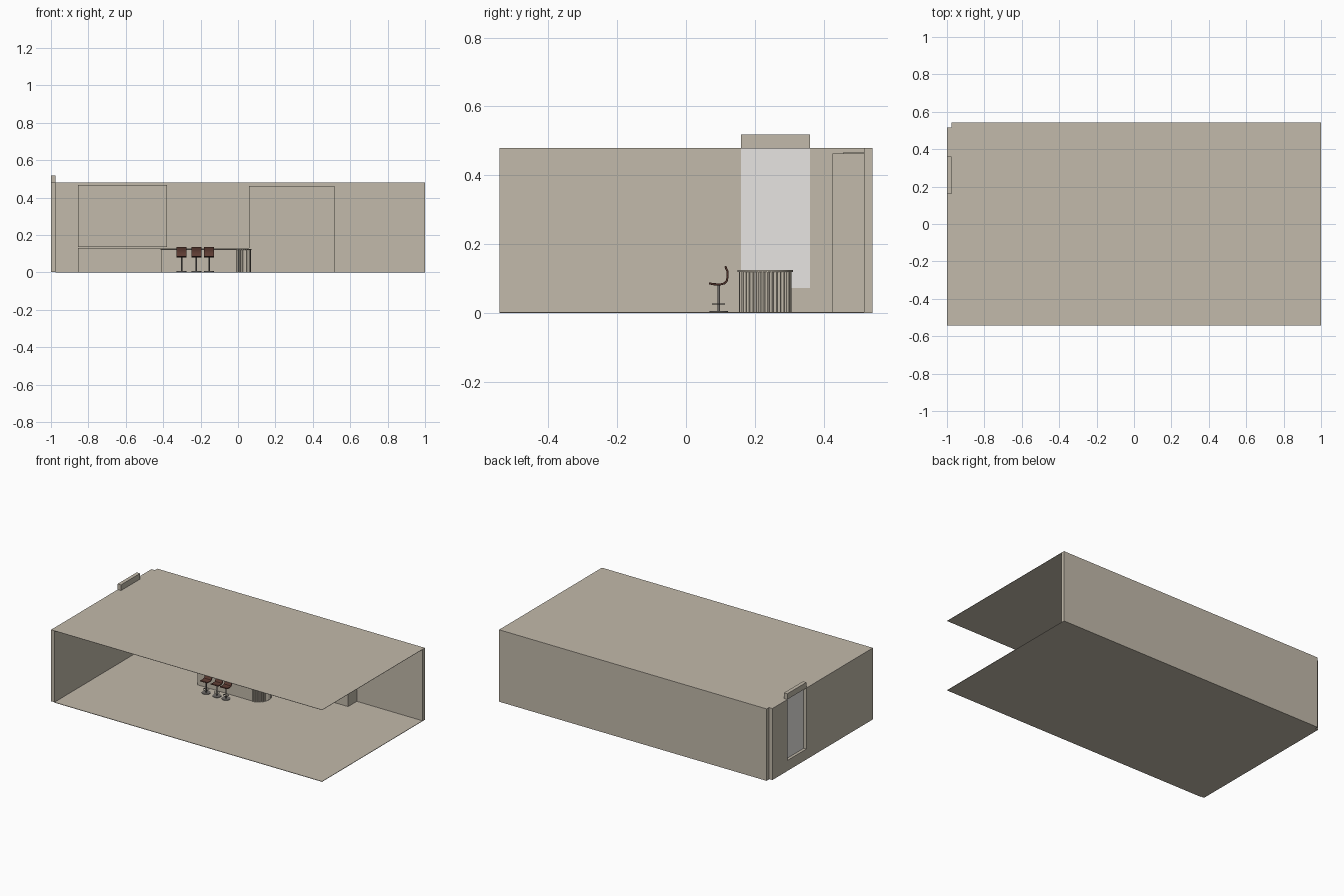
import bpy, bmesh, math

if "Cube" in bpy.data.objects:
    bpy.data.objects.remove(bpy.data.objects["Cube"])


def material(name, rgb):
    m = bpy.data.materials.new(name)
    m.diffuse_color = (*rgb, 1)
    m.use_nodes = True
    m.node_tree.nodes["Principled BSDF"].inputs["Base Color"].default_value = m.diffuse_color
    return m


PLASTER = material("warm_plaster", (0.54, 0.49, 0.405))
PALE = material("pale_glass", (0.80, 0.78, 0.76))
LEATHER = material("brown_leather", (0.11, 0.045, 0.033))
METAL = material("dark_metal", (0.16, 0.15, 0.14))


def finish(name, bm, mat, smooth=False):
    bmesh.ops.recalc_face_normals(bm, faces=bm.faces[:])
    me = bpy.data.meshes.new(name)
    bm.to_mesh(me)
    bm.free()
    me.materials.append(mat)
    ob = bpy.data.objects.new(name, me)
    bpy.context.collection.objects.link(ob)
    if smooth:
        bpy.context.view_layer.objects.active = ob
        ob.select_set(True)
        bpy.ops.object.shade_smooth_by_angle(angle=math.radians(35))
        ob.select_set(False)
    return ob


def prism(name, outline, offset, mat, smooth=False):
    """Extrude a closed outline of 3D points along an offset."""
    bm = bmesh.new()
    face = bm.faces.new([bm.verts.new(p) for p in outline])
    ext = bmesh.ops.extrude_face_region(bm, geom=[face])["geom"]
    bmesh.ops.translate(bm, vec=offset,
                        verts=[g for g in ext if isinstance(g, bmesh.types.BMVert)])
    return finish(name, bm, mat, smooth)


def box(name, x, y, z, mat=PLASTER):
    pts = [(x[0], y[0], z[0]), (x[1], y[0], z[0]), (x[1], y[1], z[0]), (x[0], y[1], z[0])]
    return prism(name, pts, (0, 0, z[1] - z[0]), mat)


def disc(name, x, y, z0, z1, r, mat=METAL, n=20):
    pts = [(x + r * math.cos(2 * math.pi * i / n), y + r * math.sin(2 * math.pi * i / n), z0)
           for i in range(n)]
    return prism(name, pts, (0, 0, z1 - z0), mat, True)


# Room shell, open at the front and the right
IN_X, IN_Y, TOP = -0.975, 0.517, 0.48
box("floor", (IN_X, 1), (-0.542, IN_Y), (0, 0.003))
box("ceiling", (IN_X, 1), (-0.542, IN_Y), (TOP - 0.002, TOP))
box("back_wall", (IN_X, 1), (IN_Y, 0.542), (0, TOP))

# Left wall with a tall window opening
W0, W1, SILL = 0.16, 0.36, 0.073
wall = [(-0.542, 0.003), (IN_Y, 0.003), (IN_Y, TOP), (W1, TOP), (W1, SILL), (W0, SILL),
        (W0, TOP), (-0.542, TOP)]
prism("left_wall", [(-1, y, z) for y, z in wall], (0.025, 0, 0), PLASTER)
box("window_header", (-1, IN_X), (W0, W1), (TOP, 0.518))
box("window_glass", (-0.981, -0.976), (W0, W1), (SILL, TOP), PALE)

# Kitchen cabinets along the back wall
box("base_cabinet", (-0.855, 0.06), (0.43, IN_Y), (0.003, 0.13))
box("upper_cabinet", (-0.855, -0.38), (0.457, IN_Y), (0.136, 0.468))
box("tall_cabinet", (0.06, 0.515), (0.425, IN_Y), (0.003, 0.463))
box("wall_panel", (-0.32, -0.19), (0.509, IN_Y), (0.255, 0.373))

# Bar counter with a fluted round end
CX, CY, R, FLUTES, STEPS = -0.008, 0.23, 0.072, 18, 6


def bar_outline(radius, flute, z, left):
    pts = [(left, CY + radius, z), (left, CY - radius, z)]
    n = FLUTES * STEPS
    for i in range(n + 1):
        a = -math.pi / 2 + math.pi * i / n
        r = radius + flute * abs(math.sin(math.pi * i / STEPS))
        pts.append((CX + r * math.cos(a), CY + r * math.sin(a), z))
    return pts


prism("bar_body", bar_outline(R, 0.005, 0.003, -0.41), (0, 0, 0.116), PLASTER)
prism("bar_top", bar_outline(0.081, 0, 0.119, -0.414), (0, 0, 0.006), PLASTER)

# Bar stools: base, pole, foot rest and curved bucket seat
SY = 0.095
path = [(0.067, 0.086), (0.08, 0.0835), (0.1, 0.083), (0.112, 0.086), (0.119, 0.094),
        (0.121, 0.108), (0.12, 0.122), (0.114, 0.136)]
T = 0.003


def seat_outline(x):
    """Offset the seat line to both sides for an even thickness."""
    a, b = [], []
    for i, (y, z) in enumerate(path):
        p, q = path[max(i - 1, 0)], path[min(i + 1, len(path) - 1)]
        d = math.hypot(q[0] - p[0], q[1] - p[1])
        ny, nz = -(q[1] - p[1]) / d * T, (q[0] - p[0]) / d * T
        a.append((x, y + ny, z + nz))
        b.append((x, y - ny, z - nz))
    return a + b[::-1]


for x in (-0.302, -0.222, -0.155):
    disc("stool_base", x, SY, 0.003, 0.006, 0.027)
    disc("stool_pole", x, SY, 0.006, 0.082, 0.004, n=12)
    bpy.ops.mesh.primitive_torus_add(location=(x, SY, 0.026), major_radius=0.018,
                                     minor_radius=0.0013, major_segments=20, minor_segments=6)
    ring = bpy.context.object
    ring.name = "stool_foot_rest"
    ring.data.materials.append(METAL)
    ring.select_set(False)
    box("stool_foot_bar", (x - 0.018, x + 0.018), (SY - 0.001, SY + 0.001),
        (0.025, 0.027), METAL)
    seat = prism("stool_seat", seat_outline(x - 0.027), (0.054, 0, 0), LEATHER, True)
    bev = seat.modifiers.new("soft_edges", "BEVEL")
    bev.width = 0.0012
    bev.segments = 2
    bev.limit_method = "ANGLE"
    bev.angle_limit = math.radians(50)
